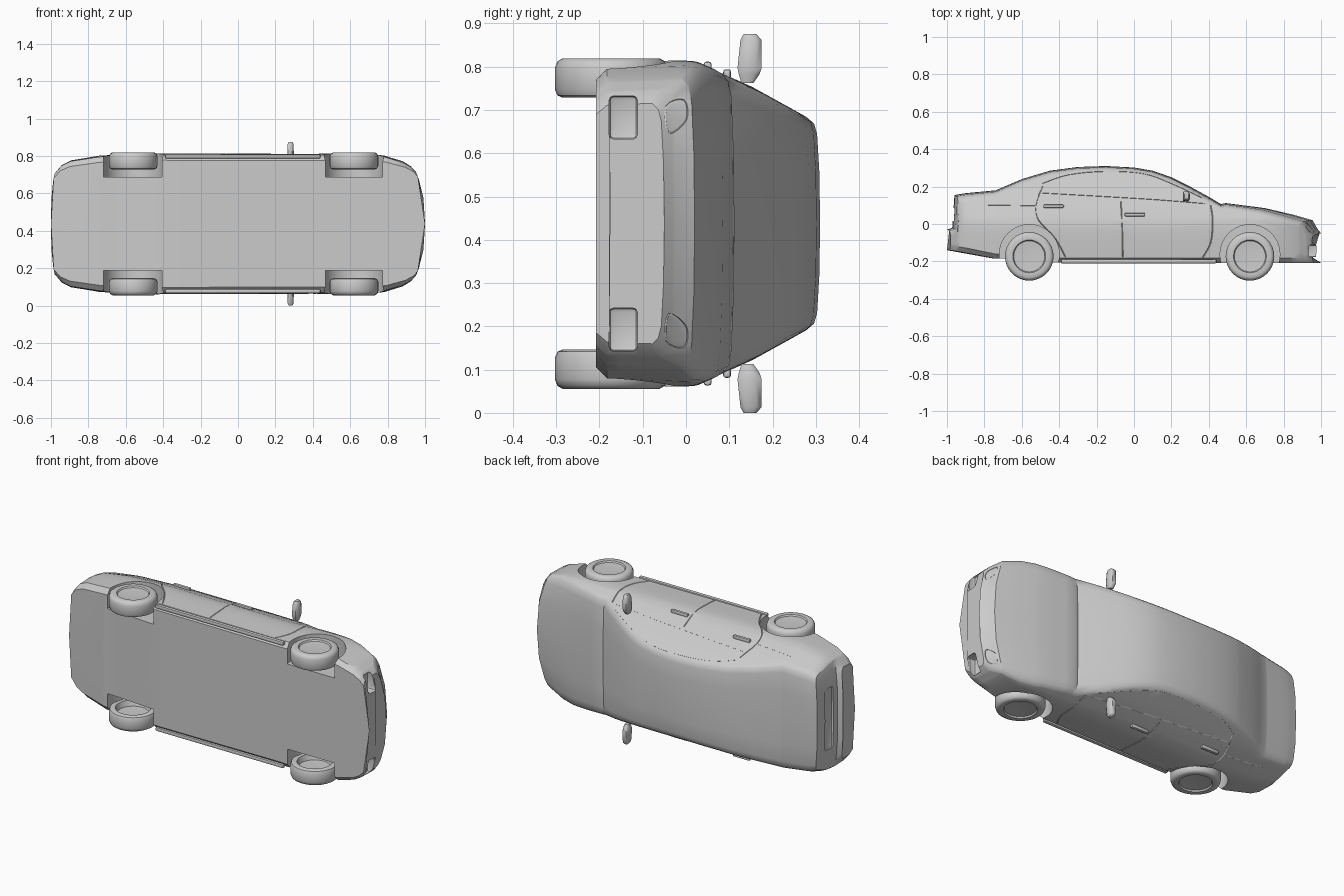
import bpy, bmesh, math
from mathutils import Vector
from mathutils.bvhtree import BVHTree

cube = bpy.data.objects.get("Cube")
if cube:
    bpy.data.objects.remove(cube)

MID = 0.4375  # height of the car's centre plane; the car lies on its side
paint = bpy.data.materials.new("plain grey")
paint.use_nodes = True
GREY = (0.6, 0.6, 0.6, 1)
paint.diffuse_color = GREY
paint.node_tree.nodes["Principled BSDF"].inputs["Base Color"].default_value = GREY


def place(x, h, w):
    """Length, height, sideways -> world."""
    return Vector((x, h, MID + w))


def curve_at(table, x):
    for (x0, a), (x1, b) in zip(table, table[1:]):
        if x <= x1:
            return a + (b - a) * max(0, x - x0) / (x1 - x0)
    return table[-1][1]


def add_object(name, bm, angle=35):
    bmesh.ops.recalc_face_normals(bm, faces=bm.faces)
    mesh = bpy.data.meshes.new(name)
    bm.to_mesh(mesh)
    bm.free()
    mesh.materials.append(paint)
    ob = bpy.data.objects.new(name, mesh)
    bpy.context.collection.objects.link(ob)
    bpy.ops.object.select_all(action='DESELECT')
    ob.select_set(True)
    bpy.context.view_layer.objects.active = ob
    bpy.ops.object.shade_smooth_by_angle(angle=math.radians(angle))
    return ob


def loft(rings):
    bm = bmesh.new()
    rows = [[bm.verts.new(p) for p in ring] for ring in rings]
    n = len(rows[0])
    for a, b in zip(rows, rows[1:]):
        for i in range(n):
            j = (i + 1) % n
            bm.faces.new((a[i], a[j], b[j], b[i]))
    bm.faces.new(rows[0])
    bm.faces.new(rows[-1])
    return bm


def box(name, centre, size, bevel=0.0):
    bm = bmesh.new()
    bmesh.ops.create_cube(bm, size=1)
    for v in bm.verts:
        v.co = place(*(c + k * s for c, k, s in zip(centre, v.co, size)))
    if bevel:
        bmesh.ops.bevel(bm, geom=bm.edges[:], offset=bevel, segments=2, affect='EDGES', profile=0.5)
    return add_object(name, bm)


# Body outlines along the length
TOP = [(-1, -.03), (-.972, -.02), (-.96, .155), (-.9, .165), (-.74, .18), (-.6, .24), (-.45, .285),
       (-.3, .305), (-.15, .31), (0, .302), (.1, .285), (.2, .25), (.3, .2), (.4, .145), (.465, .106),
       (.49, .112), (.7, .085), (.85, .05), (.955, .02), (.98, -.025), (1, -.05)]
BOTTOM = [(-1, -.14), (-.75, -.185), (-.68, -.185), (-.4, -.208), (1, -.208)]
WIDTH = [(-1, .27), (-.97, .315), (-.92, .34), (-.75, .365), (-.5, .378), (.4, .375), (.62, .38),
         (.75, .378), (.85, .365), (.95, .335), (.985, .31), (1, .28)]
# Share of the full width by height
SIDE = [(-.21, .95), (-.19, .975), (-.1, .99), (0, 1), (.03, .98), (.15, .84), (.28, .65), (.31, .58)]


def bend(x, w):
    """Round the nose and tail in plan."""
    k = abs(w) / .37
    return x - .1 * max(0, (x - .5) / .5) * k ** 2.5 + .05 * max(0, (-x - .7) / .3) * k ** 3


def section(x):
    t, b, full = (curve_at(c, x) for c in (TOP, BOTTOM, WIDTH))
    belt, edge = min(.02, t - .06), t - .028
    heights = [b + .025 + (belt - b - .025) * i / 4 for i in range(5)]
    heights += [belt + (edge - belt) * i / 5 for i in range(1, 6)]
    half = [(full * .9, b)] + [(full * curve_at(SIDE, h), h) for h in heights]
    we = half[-1][0]
    half += [(we * .95, t - .014), (we * .85, t - .007), (we * .5, t - .002)]
    ring = [(0, b)] + half + [(0, t)] + [(-w, h) for w, h in reversed(half)]
    return [place(bend(x, w), h, w) for w, h in ring]


stations = sorted({p[0] for p in TOP + WIDTH} | {-.85, -.67, -.52, -.37, .05, .15, .25, .35, .55, .9})
body = add_object("body", loft([section(x) for x in stations]))
tree = BVHTree.FromPolygons([v.co for v in body.data.vertices],
                            [p.vertices for p in body.data.polygons])
cutters = []


def smooth_path(points, closed):
    """Catmull-Rom through a few points."""
    n, out = len(points), []
    pick = lambda i: Vector(points[i % n] if closed else points[min(max(i, 0), n - 1)])
    for i in range(n if closed else n - 1):
        p, q, r, s = (pick(i + k) for k in (-1, 0, 1, 2))
        for j in range(4):
            u = j / 4
            out.append(q + (r - p) * u / 2 + (p * 2 - q * 5 + r * 4 - s) * u * u / 2
                       + (q * 3 - p - r * 3 + s) * u ** 3 / 2)
    return out if closed else out + [pick(n - 1)]


def seam(points, axis, closed=False, radius=.003):
    """Thin panel gap, projected on the body along the axis."""
    hits = []
    for a, b in smooth_path(points, closed):
        start = place(a, b, axis[2]) if axis[2] else place(axis[0] * 2, a, b)
        hit = tree.ray_cast(start, -Vector(axis))[0]
        if hit:
            hits.append(hit)
    if len(hits) < 3:
        return
    data = bpy.data.curves.new("seam_path", 'CURVE')
    data.dimensions = '3D'
    data.bevel_depth, data.bevel_resolution, data.use_fill_caps = radius, 0, True
    line = data.splines.new('POLY')
    line.points.add(len(hits) - 1)
    for p, h in zip(line.points, hits):
        p.co = (*h, 1)
    line.use_cyclic_u = closed
    tmp = bpy.data.objects.new("seam_path", data)
    bpy.context.collection.objects.link(tmp)
    bm = bmesh.new()
    bm.from_mesh(tmp.evaluated_get(bpy.context.evaluated_depsgraph_get()).to_mesh())
    bmesh.ops.remove_doubles(bm, verts=bm.verts, dist=1e-5)
    bpy.data.objects.remove(tmp)
    cutters.append(add_object("seam_cutter", bm))


def cylinder(name, x, h, w0, w1, radius):
    ring = [(x + radius * math.cos(i * math.tau / 40), h + radius * math.sin(i * math.tau / 40))
            for i in range(40)]
    return add_object(name, loft([[place(a, b, w) for a, b in ring] for w in (w0, w1)]))


TYRE = [(0, .365), (.083, .372), (.088, .38), (.112, .382), (.124, .375), (.13, .36), (.13, .31),
        (.124, .296), (.112, .291), (.095, .293), (.085, .325), (0, .33)]


def wheel(name, x, h, side):
    bm = bmesh.new()
    verts = [bm.verts.new(place(x + r, h, side * w)) for r, w in TYRE]
    edges = [bm.edges.new(e) for e in zip(verts, verts[1:])]
    bmesh.ops.spin(bm, geom=verts + edges, cent=place(x, h, 0), axis=(0, 0, 1),
                   angle=math.tau, steps=32, use_merge=False)
    bmesh.ops.remove_doubles(bm, verts=bm.verts, dist=1e-4)
    add_object(name, bm, 40)


for side, label in ((1, "left"), (-1, "right")):
    out = (0, 0, side)
    # Wheels and arches
    for x, end in ((-.56, "rear"), (.62, "front")):
        wheel(f"{end}_{label}_wheel", x, -.173, side)
        cutters.append(cylinder("arch_cutter", x, -.163, side * .25, side * .5, .16))
    # Door handles
    for x, h, end in ((-.43, .095, "rear"), (.005, .05, "front")):
        w = tree.ray_cast(place(x, h, side), Vector((0, 0, -side)))[0].z - MID
        box(f"{end}_{label}_handle", (x, h, w + side * .004), (.11, .018, .022), .006)
    # Wing mirrors
    rings = []
    for w, h, dx, dh in ((.325, .142, .012, .014), (.345, .146, .016, .024), (.36, .147, .018, .028),
                         (.425, .15, .016, .024), (.4375, .148, .01, .015)):
        rings.append([place(.281 + dx * a, h + dh * b, side * w) for a, b in
                      ((1, .5), (.5, 1), (-.8, 1), (-1, .8), (-1, -.8), (-.8, -1), (.5, -1), (1, -.5))])
    add_object(f"{label}_mirror", loft(rings), 50)
    # Door, window and lamp gaps
    seam([(-.06, -.2), (-.062, -.05), (-.07, .12)], out)
    seam([(.36, -.19), (.41, -.1), (.42, .02), (.41, .1)], out)
    seam([(-.36, -.19), (-.42, -.08), (-.51, .02), (-.525, .1), (-.49, .2)], out)
    seam([(-.5, .165), (-.2, .148), (.1, .13), (.38, .108)], out)
    seam([(-.49, .215), (-.35, .262), (-.15, .28), (.05, .268), (.2, .215), (.36, .14)], out)
    seam([(-.78, .1), (-.65, .098), (-.53, .097)], out)
    seam([(-.045, side * .27), (-.04, side * .21), (.0, side * .24), (-.005, side * .285)],
         (1, 0, 0), True)
    # Lower front intakes
    cutters.append(box("intake_cutter", (.955, -.145, side * .245), (.07, .065, .1), .01))
    # Sill
    box(f"{label}_sill", (.025, -.2, side * .36), (.83, .022, .022), .006)

# Rear bumper recess and front grille gap
cutters.append(box("plate_cutter", (-.985, .05, 0), (.06, .07, .36), .008))
seam([(-.11, -.22), (-.11, 0), (-.11, .22)], (1, 0, 0))

for cutter in cutters:
    cutter.hide_render = True
    cutter.hide_set(True)
    mod = body.modifiers.new(cutter.name, 'BOOLEAN')
    mod.operation, mod.solver, mod.object = 'DIFFERENCE', 'EXACT', cutter

# Bake the cuts and drop the helpers
mesh = bpy.data.meshes.new_from_object(body.evaluated_get(bpy.context.evaluated_depsgraph_get()))
body.modifiers.clear()
body.data = mesh
for cutter in cutters:
    bpy.data.objects.remove(cutter)
bpy.ops.object.select_all(action='DESELECT')
body.select_set(True)
bpy.context.view_layer.objects.active = body
bpy.ops.object.shade_smooth_by_angle(angle=math.radians(35))
